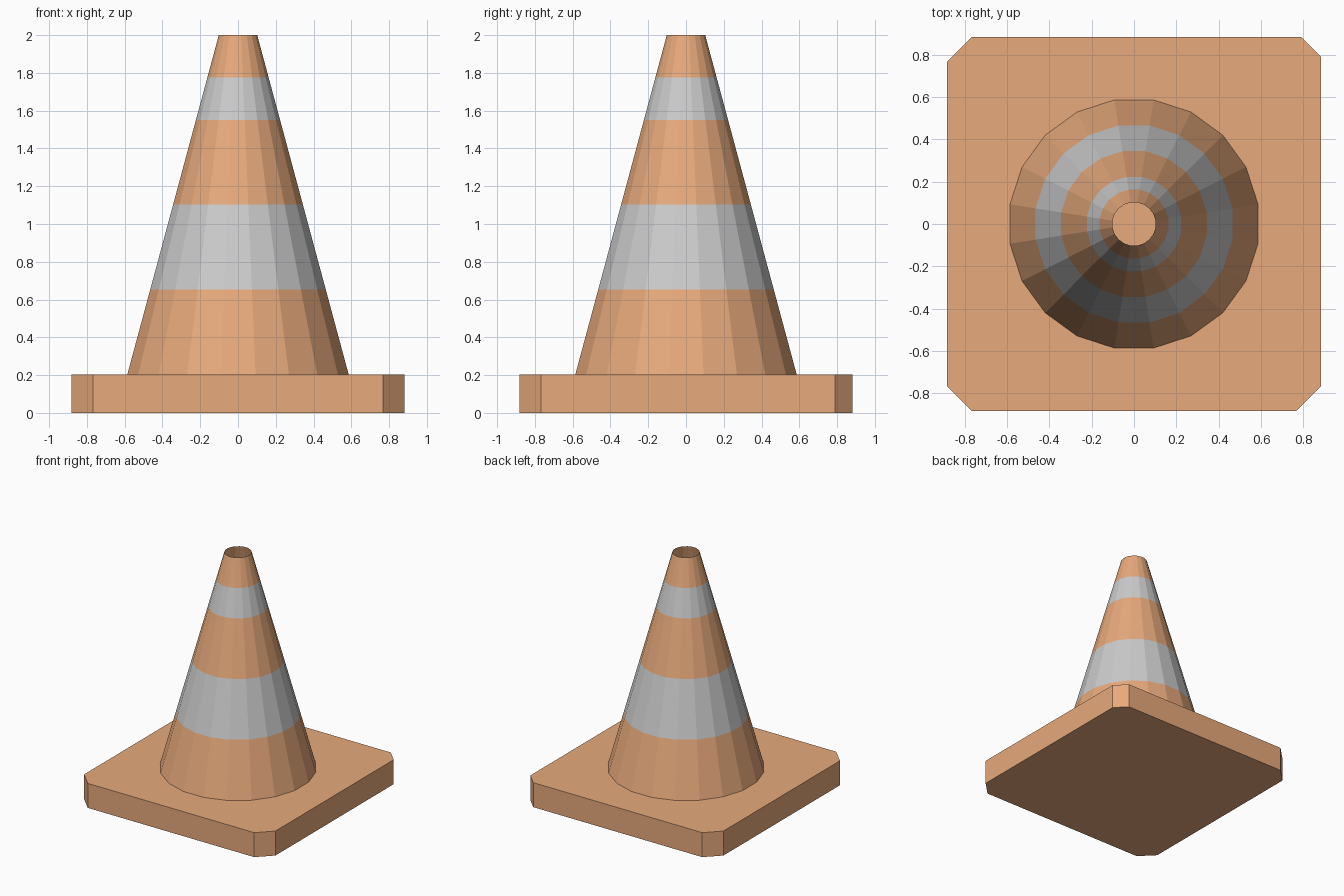
import bpy, bmesh
from math import cos, sin, pi

if "Cube" in bpy.data.objects:
    bpy.data.objects.remove(bpy.data.objects["Cube"])

SIDES = 20
BASE_TOP, TOP = 0.204, 2.0
R_BOTTOM, R_TOP = 0.593, 0.103


def material(name, rgb):
    m = bpy.data.materials.new(name)
    m.diffuse_color = (*rgb, 1)
    m.use_nodes = True
    m.node_tree.nodes["Principled BSDF"].inputs["Base Color"].default_value = m.diffuse_color
    return m


def finish(name, bm, mats):
    bmesh.ops.recalc_face_normals(bm, faces=bm.faces)
    me = bpy.data.meshes.new(name)
    bm.to_mesh(me)
    bm.free()
    for m in mats:
        me.materials.append(m)
    ob = bpy.data.objects.new(name, me)
    bpy.context.collection.objects.link(ob)
    return ob


orange = material("orange", (0.8, 0.4, 0.2))
grey = material("reflective_grey", (0.6, 0.6, 0.6))

# Base plate: square with clipped corners
h, c = 0.882, 0.767
outline = [(c, -h), (h, -c), (h, 0.79), (0.79, h), (-c, h), (-h, c), (-h, -c), (-c, -h)]
bm = bmesh.new()
bottom = bm.faces.new([bm.verts.new((x, y, 0)) for x, y in outline])
extruded = bmesh.ops.extrude_face_region(bm, geom=[bottom], use_keep_orig=True)
top_verts = [v for v in extruded["geom"] if isinstance(v, bmesh.types.BMVert)]
bmesh.ops.translate(bm, verts=top_verts, vec=(0, 0, BASE_TOP))
finish("base_plate", bm, [orange])

# Open cone shell: rings at the stripe borders, stripes by material index
bm = bmesh.new()
rings = []
for t in (0, 0.25, 0.5, 0.75, 0.875, 1):
    r = R_BOTTOM + (R_TOP - R_BOTTOM) * t
    z = BASE_TOP + (TOP - BASE_TOP) * t
    angles = [2 * pi * (i + 0.5) / SIDES for i in range(SIDES)]
    rings.append([bm.verts.new((r * cos(a), r * sin(a), z)) for a in angles])
for band, (lo, hi) in enumerate(zip(rings, rings[1:])):
    for i in range(SIDES):
        j = (i + 1) % SIDES
        f = bm.faces.new((lo[i], lo[j], hi[j], hi[i]))
        f.material_index = band % 2
finish("striped_cone", bm, [orange, grey])
